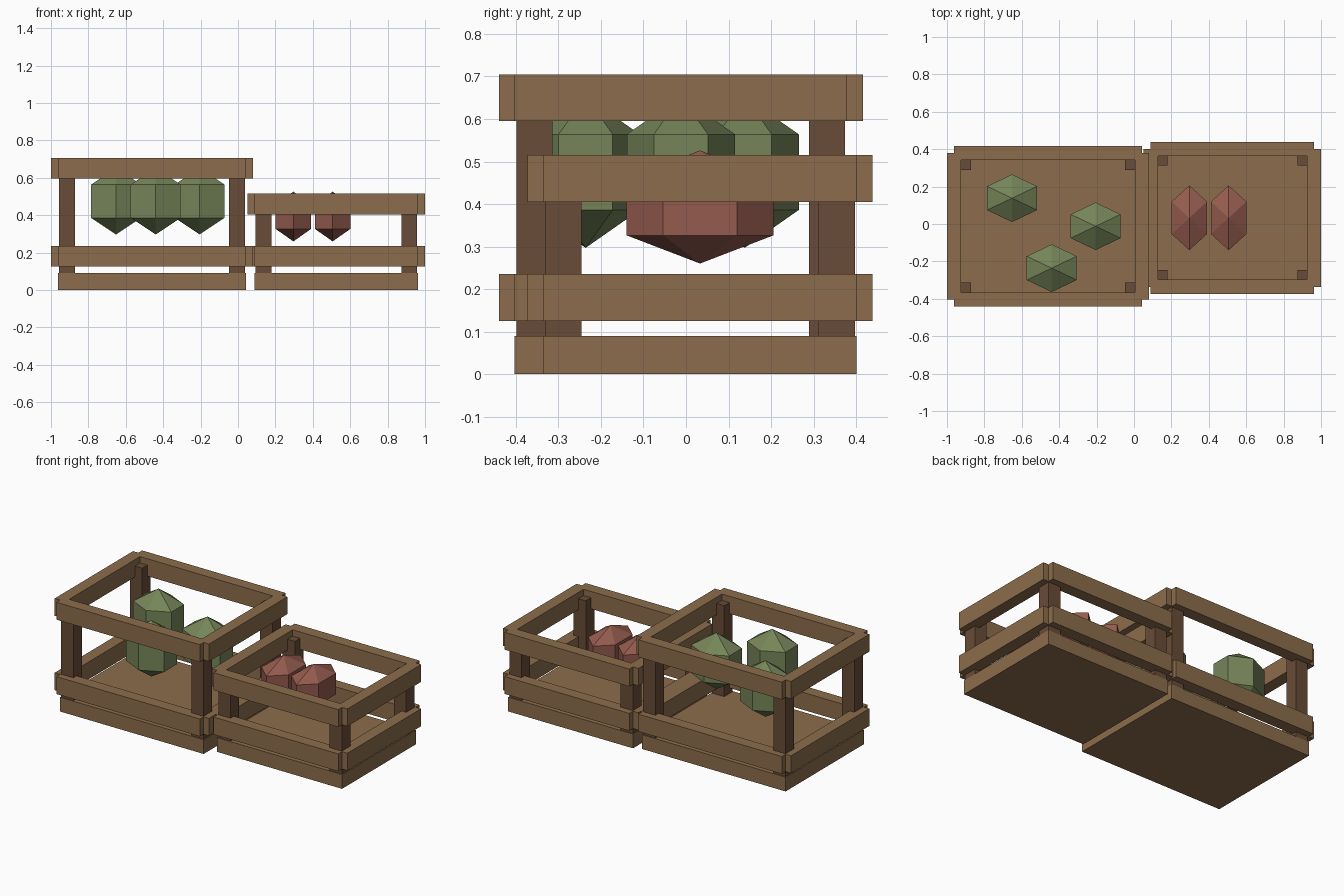
import bpy, bmesh
from mathutils import Matrix, Vector

if "Cube" in bpy.data.objects:
    bpy.data.objects.remove(bpy.data.objects["Cube"])


def material(name, rgb):
    m = bpy.data.materials.new(name)
    m.diffuse_color = (*rgb, 1)
    m.use_nodes = True
    m.node_tree.nodes["Principled BSDF"].inputs["Base Color"].default_value = m.diffuse_color
    return m


WOOD = material("light_wood", (0.262, 0.152, 0.072))
POST = material("dark_wood", (0.140, 0.072, 0.038))
GREEN = material("leaf_green", (0.180, 0.235, 0.100))
RED = material("dull_red", (0.300, 0.105, 0.076))


def finish(bm, name, mat):
    me = bpy.data.meshes.new(name)
    bm.to_mesh(me)
    bm.free()
    me.materials.append(mat)
    bpy.context.collection.objects.link(bpy.data.objects.new(name, me))


def box(name, centre, size, mat):
    bm = bmesh.new()
    bmesh.ops.create_cube(bm, size=1, matrix=Matrix.Translation(centre) @ Matrix.Diagonal((*size, 1)))
    finish(bm, name, mat)


def produce(name, centre, radii, mat):
    # six-sided low-poly ball with two rings
    bm = bmesh.new()
    bmesh.ops.create_uvsphere(bm, u_segments=6, v_segments=3, radius=1)
    bmesh.ops.transform(bm, matrix=Matrix.Translation(centre) @ Matrix.Diagonal((*radii, 1)), verts=bm.verts)
    finish(bm, name, mat)


def crate(name, cx, cy, w, d, top):
    # solid floor slab
    box(name + "_base", (cx, cy, 0.045), (w, d, 0.09), WOOD)
    # corner posts, just below the rim
    h = top - 0.04
    for sx in (-1, 1):
        for sy in (-1, 1):
            box(name + "_post", (cx + sx * (w / 2 - 0.047), cy + sy * (d / 2 - 0.047), (h + 0.01) / 2),
                (0.085, 0.085, h - 0.01), POST)
    # lower and upper rails on all four sides
    for z in (0.18, top - 0.055):
        for s in (-1, 1):
            box(name + "_long_rail", (cx, cy + s * d / 2, z), (w, 0.075, 0.11), WOOD)
            box(name + "_end_rail", (cx + s * w / 2, cy, z), (0.075, d, 0.11), WOOD)


crate("tall_crate", -0.46, -0.012, 1.004, 0.782, 0.705)
crate("short_crate", 0.526, 0.033, 0.873, 0.737, 0.515)

# green produce in the tall crate
for x, y in ((-0.652, 0.138), (-0.205, -0.012), (-0.44, -0.236)):
    produce("green_produce", (x, y, 0.475), (0.178, 0.147, 0.178), GREEN)

# red produce in the short crate
for x in (0.296, 0.506):
    produce("red_produce", (x, 0.033, 0.393), (0.126, 0.2, 0.133), RED)
